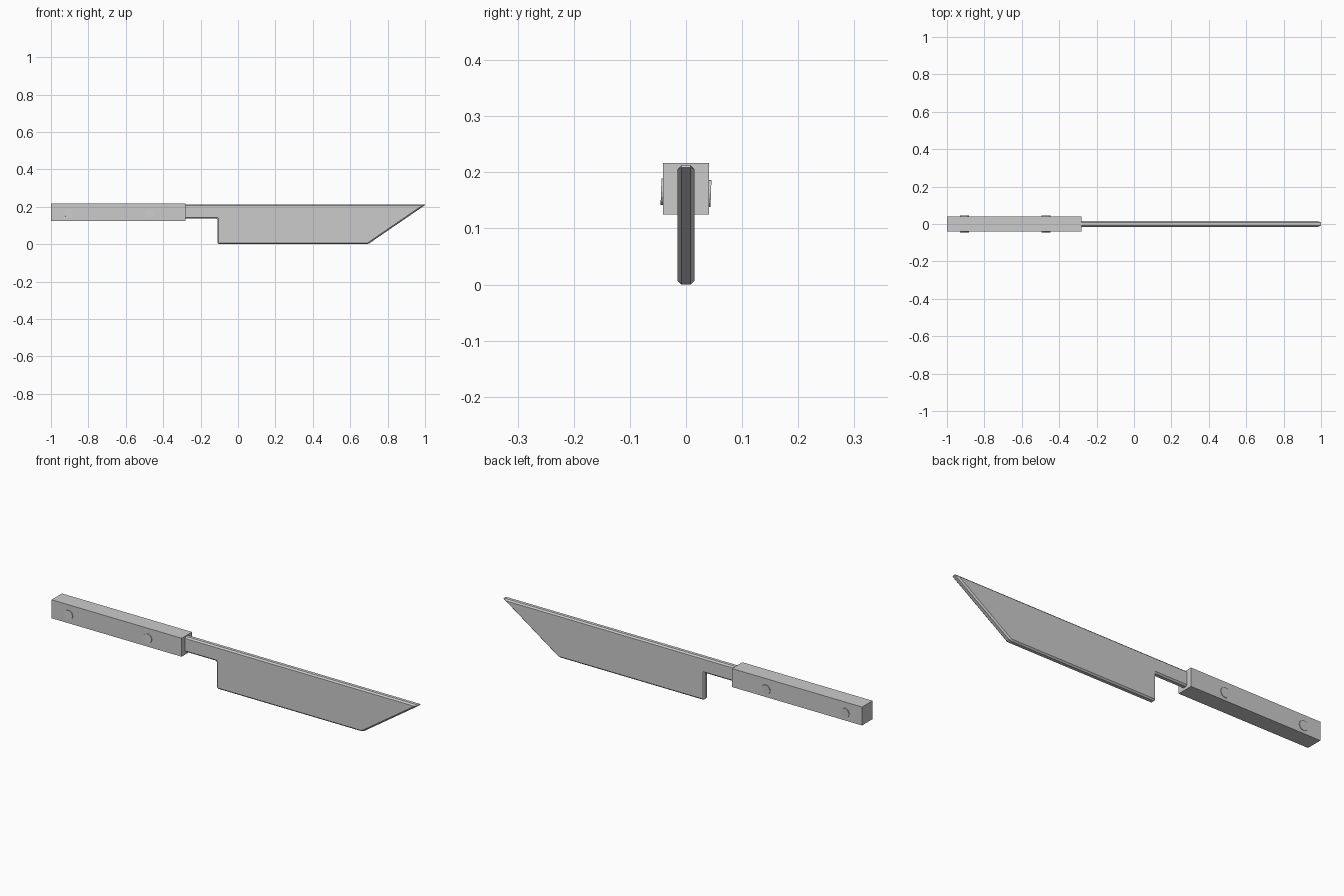
import bpy, bmesh, math
from mathutils import Matrix

if "Cube" in bpy.data.objects:
    bpy.data.objects.remove(bpy.data.objects["Cube"])


def finish(name, bm):
    bmesh.ops.recalc_face_normals(bm, faces=bm.faces[:])
    me = bpy.data.meshes.new(name)
    bm.to_mesh(me)
    bm.free()
    ob = bpy.data.objects.new(name, me)
    bpy.context.collection.objects.link(ob)
    return ob


# Blade with short tang: side profile, thickened along y, chamfered edges
T = 0.015
profile = [(-0.34, 0.137), (-0.11, 0.137), (-0.11, 0.0),
           (0.695, 0.0), (1.006, 0.213), (-0.34, 0.213)]
bm = bmesh.new()
face = bm.faces.new([bm.verts.new((x, -T, z)) for x, z in profile])
ext = bmesh.ops.extrude_face_region(bm, geom=[face])
moved = [g for g in ext["geom"] if isinstance(g, bmesh.types.BMVert)]
bmesh.ops.translate(bm, verts=moved, vec=(0, 2 * T, 0))
bmesh.ops.recalc_face_normals(bm, faces=bm.faces[:])
bmesh.ops.bevel(bm, geom=bm.edges[:], offset=0.007, offset_type='OFFSET',
                segments=1, profile=0.5, affect='EDGES', clamp_overlap=True)
finish("blade", bm)

# Square handle block
bm = bmesh.new()
bmesh.ops.create_cube(bm, size=1, matrix=Matrix.Translation((-0.641, 0, 0.1705))
                      @ Matrix.Diagonal((0.718, 0.082, 0.092, 1)))
finish("handle", bm)

# Slightly tilted rivets running through the handle
for name, x in (("rear_rivet", -0.906), ("front_rivet", -0.47)):
    bm = bmesh.new()
    bmesh.ops.create_cone(bm, cap_ends=True, segments=16, radius1=0.024,
                          radius2=0.024, depth=0.089,
                          matrix=Matrix.Translation((x, 0, 0.164))
                          @ Matrix.Rotation(math.radians(88), 4, 'X'))
    finish(name, bm)
